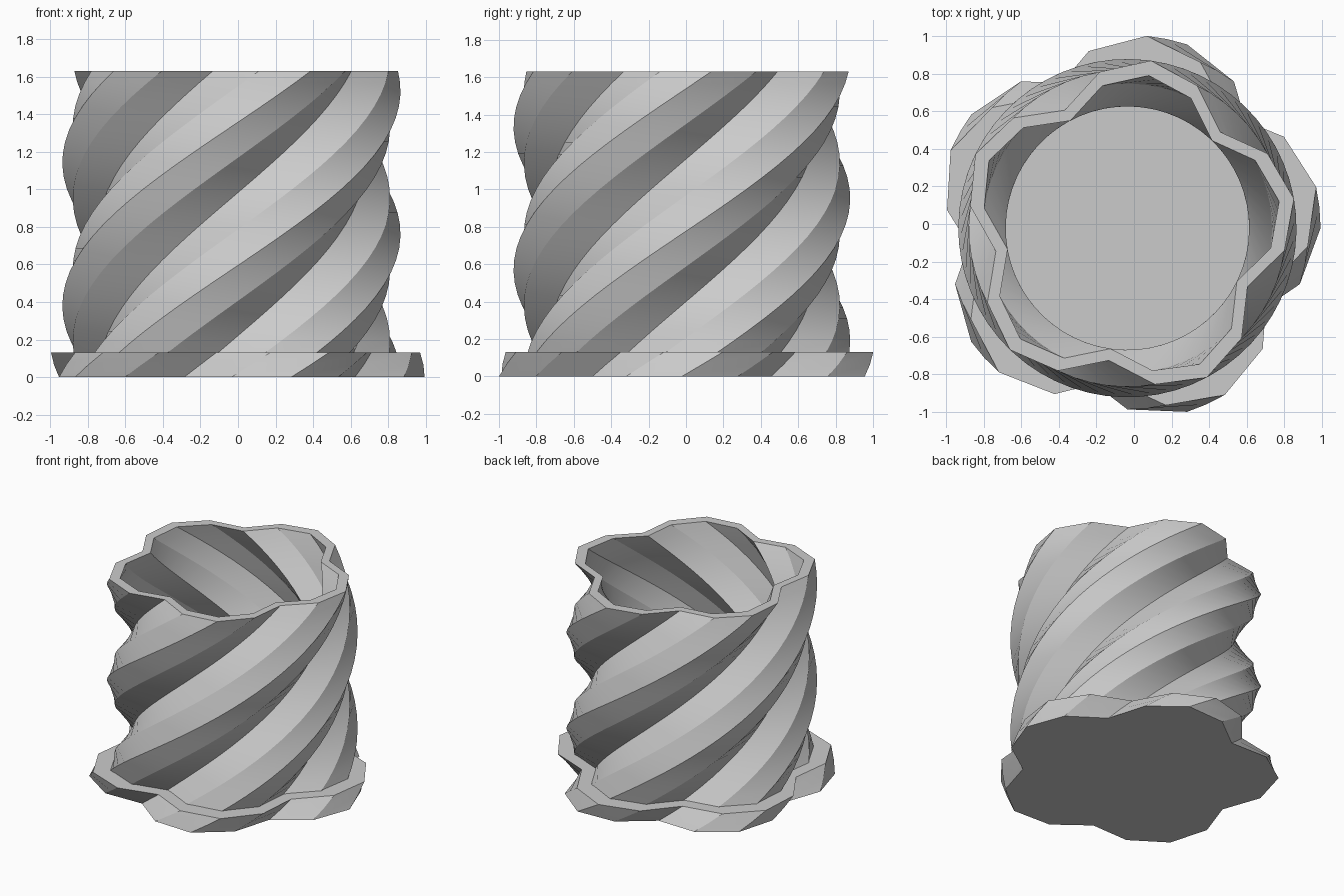
import bpy
import bmesh
from math import sin, cos, radians, pi

if "Cube" in bpy.data.objects:
    bpy.data.objects.remove(bpy.data.objects["Cube"], do_unlink=True)

SIDES = 20            # four corners per lobe, five lobes
HEIGHT = 1.63
BASE_TOP = 0.13
TWIST = radians(94.5)  # turn per unit of height
CENTRE = (-0.035, -0.022)

clay = bpy.data.materials.new("light_grey")
clay.use_nodes = True
grey = (0.6, 0.6, 0.6, 1)
clay.diffuse_color = grey
clay.node_tree.nodes["Principled BSDF"].inputs["Base Color"].default_value = grey


def lobed_ring(bm, z, peak):
    """Five-lobed outline, turned according to its height."""
    ring = []
    for i in range(SIDES):
        a = 2 * pi * i / SIDES
        r = peak * (0.79 + 0.21 * abs(cos(2.5 * a)))
        a += TWIST * z
        ring.append(bm.verts.new((CENTRE[0] + r * cos(a), CENTRE[1] + r * sin(a), z)))
    return ring


def heights(low, high, steps):
    return [low + (high - low) * i / steps for i in range(steps + 1)]


def lobed_body(name, levels, closed):
    """Skin the (height, peak radius) levels; loop them or cap both ends."""
    bm = bmesh.new()
    rings = [lobed_ring(bm, z, peak) for z, peak in levels]
    pairs = list(zip(rings, rings[1:]))
    if closed:
        pairs.append((rings[-1], rings[0]))
    for low, high in pairs:
        for i in range(SIDES):
            j = (i + 1) % SIDES
            bm.faces.new((low[i], low[j], high[j], high[i]))
    if not closed:
        bm.faces.new(rings[0][::-1])
        bm.faces.new(rings[-1])
    bmesh.ops.recalc_face_normals(bm, faces=bm.faces)
    # Keep the spiral ridges and the rims crisp, the flutes smooth
    ends = {levels[0][0], levels[-1][0], HEIGHT}
    for face in bm.faces:
        face.smooth = True
    for edge in bm.edges:
        z1, z2 = (v.co.z for v in edge.verts)
        on_end = any(abs(z1 - e) < 1e-4 for e in ends)
        edge.smooth = abs(z1 - z2) < 1e-4 and not on_end
    mesh = bpy.data.meshes.new(name)
    bm.to_mesh(mesh)
    bm.free()
    mesh.materials.append(clay)
    obj = bpy.data.objects.new(name, mesh)
    bpy.context.collection.objects.link(obj)
    return obj


# Solid foot, whose top is also the floor of the pot
lobed_body("foot", [(z, 1.028) for z in heights(0, BASE_TOP, 2)], False)

# Twisted wall: up the outside, over the rim and down the inside
wall = heights(BASE_TOP - 0.01, HEIGHT, 24)
lobed_body("twisted_wall",
           [(z, 0.90) for z in wall] + [(z, 0.82) for z in reversed(wall)], True)
